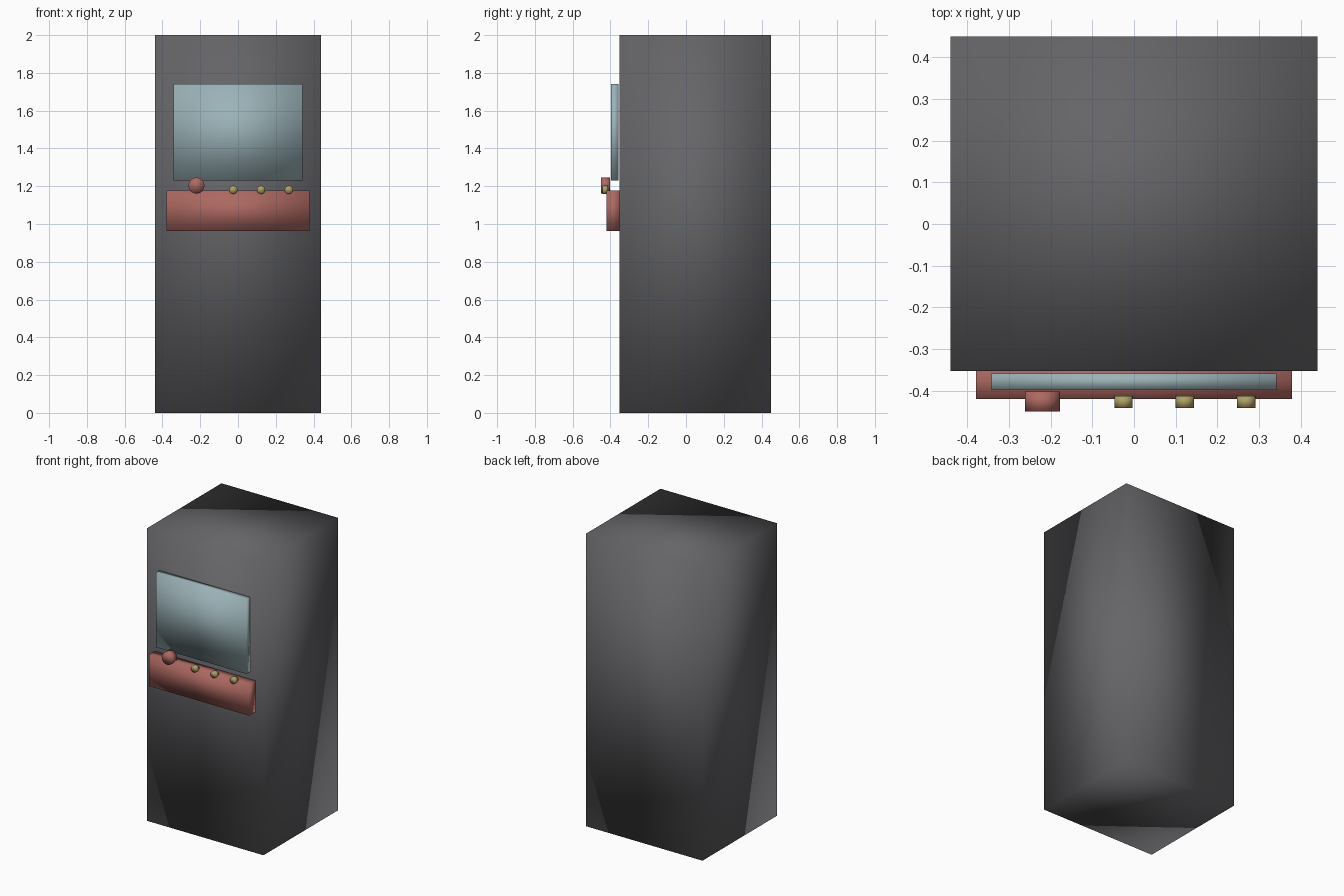
import bpy
from math import pi

if "Cube" in bpy.data.objects:
    bpy.data.objects.remove(bpy.data.objects["Cube"])


def material(name, rgb):
    mat = bpy.data.materials.new(name)
    mat.diffuse_color = (*rgb, 1)
    mat.use_nodes = True
    mat.node_tree.nodes["Principled BSDF"].inputs["Base Color"].default_value = mat.diffuse_color
    return mat


def finish(name, mat):
    obj = bpy.context.object
    obj.name = name
    obj.data.materials.append(mat)
    bpy.ops.object.transform_apply(location=False, rotation=True, scale=True)
    bpy.ops.object.shade_smooth()  # soft shading across every edge
    return obj


def box(name, width, y_range, z_range, mat):
    (y0, y1), (z0, z1) = y_range, z_range
    bpy.ops.mesh.primitive_cube_add(size=1, location=(0, (y0 + y1) / 2, (z0 + z1) / 2))
    bpy.context.object.scale = (width, y1 - y0, z1 - z0)
    return finish(name, mat)


def knob(name, x, z, radius, y_range, mat):
    y0, y1 = y_range
    bpy.ops.mesh.primitive_cylinder_add(vertices=24, radius=radius, depth=y1 - y0,
                                        location=(x, (y0 + y1) / 2, z),
                                        rotation=(pi / 2, 0, 0))
    return finish(name, mat)


charcoal = material("charcoal", (0.13, 0.13, 0.14))
glass = material("glass", (0.33, 0.45, 0.48))
red = material("red", (0.42, 0.14, 0.12))
yellow = material("yellow", (0.42, 0.35, 0.13))

# Cabinet body, screen and control panel
box("cabinet", 0.88, (-0.353, 0.45), (0, 2), charcoal)
box("screen", 0.684, (-0.398, -0.358), (1.23, 1.74), glass)
box("control_panel", 0.757, (-0.42, -0.35), (0.963, 1.177), red)

# Large control knob and the row of three buttons
knob("joystick_knob", -0.22, 1.204, 0.042, (-0.45, -0.402), red)
for i in range(3):
    knob(f"button_{i + 1}", -0.025 + i * 0.147, 1.181, 0.022, (-0.441, -0.412), yellow)
